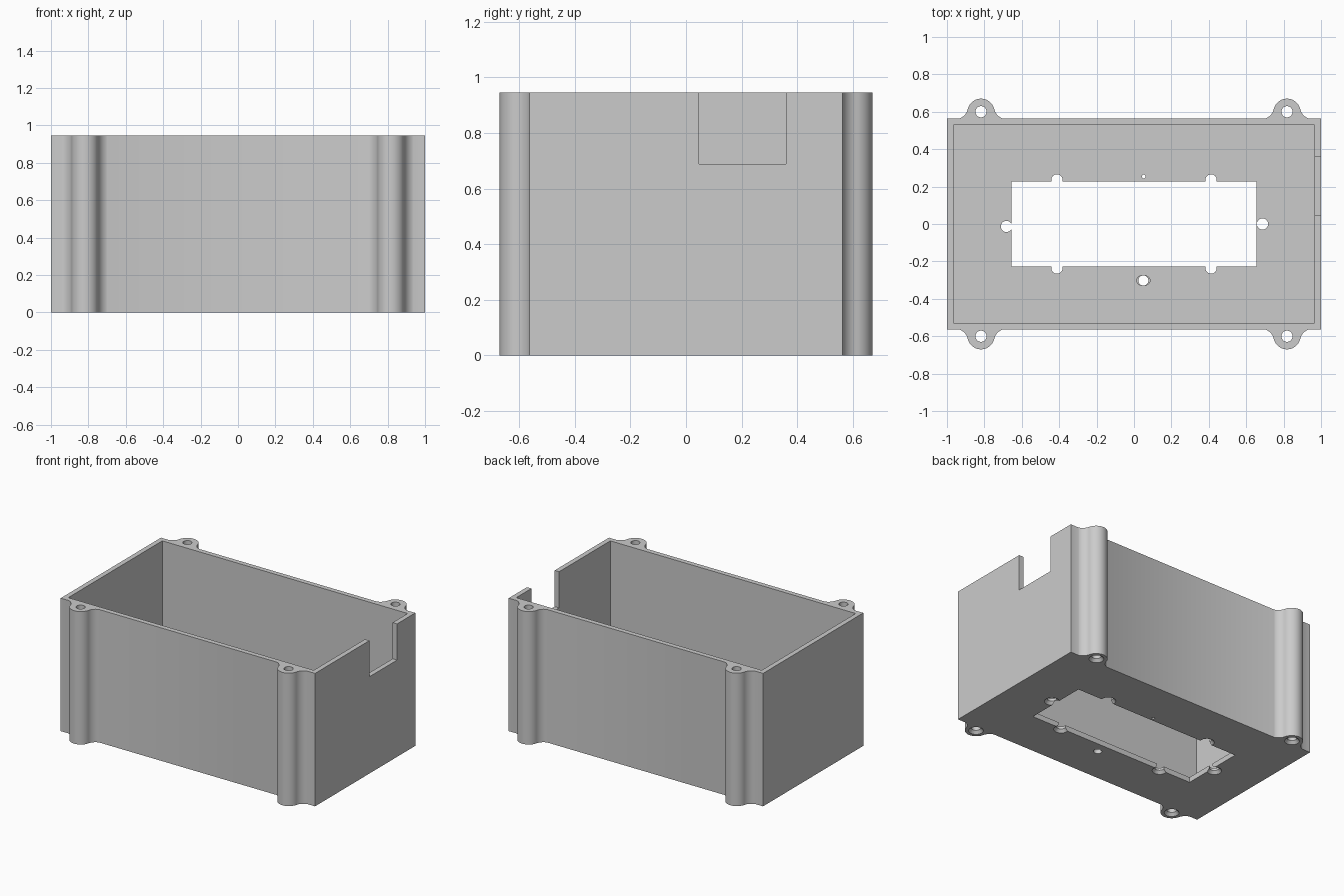
import bpy, bmesh, math
from mathutils import Matrix

if "Cube" in bpy.data.objects:
    bpy.data.objects.remove(bpy.data.objects["Cube"], do_unlink=True)

HX, HY, HEIGHT = 1.0, 0.563, 0.945
WALL, FLOOR = 0.035, 0.037
EAR_X, EAR_Y, EAR_R = 0.818, 0.597, 0.073
FILLET_R, FILLET_Y = 0.07, HY + 0.067

grey = bpy.data.materials.new("plain grey")
grey.use_nodes = True
grey.diffuse_color = (0.6, 0.6, 0.6, 1)
grey.node_tree.nodes["Principled BSDF"].inputs["Base Color"].default_value = (0.6, 0.6, 0.6, 1)


def make_object(name, bm):
    bmesh.ops.recalc_face_normals(bm, faces=bm.faces)
    mesh = bpy.data.meshes.new(name)
    bm.to_mesh(mesh)
    bm.free()
    mesh.materials.append(grey)
    obj = bpy.data.objects.new(name, mesh)
    bpy.context.scene.collection.objects.link(obj)
    return obj


def arc(cx, cy, r, start, end, steps):
    angles = [start + (end - start) * i / steps for i in range(steps + 1)]
    return [(cx + r * math.cos(a), cy + r * math.sin(a)) for a in angles]


def ear_half():
    """Right half of one ear outline, from wall to tip, around x = 0."""
    reach = EAR_R + FILLET_R
    rise = FILLET_Y - EAR_Y
    dx = math.sqrt(reach ** 2 - rise ** 2)
    meet = math.atan2(rise, dx)
    foot = -math.pi + math.acos(math.sqrt(FILLET_R ** 2 - (FILLET_Y - HY) ** 2) / FILLET_R)
    concave = arc(dx, FILLET_Y, FILLET_R, foot, meet - math.pi, 12)
    return concave + arc(0, EAR_Y, EAR_R, meet, math.pi / 2, 14)[1:]


def box_cutter(x0, x1, y0, y1, z0, z1):
    bm = bmesh.new()
    size = Matrix.Diagonal((x1 - x0, y1 - y0, z1 - z0, 1))
    place = Matrix.Translation(((x0 + x1) / 2, (y0 + y1) / 2, (z0 + z1) / 2))
    bmesh.ops.create_cube(bm, size=1, matrix=place @ size)
    return make_object("cutter", bm)


def round_cutter(x, y, r0, r1, z0, z1, stretch=1):
    bm = bmesh.new()
    place = Matrix.Translation((x, y, (z0 + z1) / 2)) @ Matrix.Diagonal((stretch, 1, 1, 1))
    bmesh.ops.create_cone(bm, cap_ends=True, segments=32, radius1=r0, radius2=r1,
                          depth=z1 - z0, matrix=place)
    return make_object("cutter", bm)


def cut(obj, cutter):
    mod = obj.modifiers.new("cut", "BOOLEAN")
    mod.operation, mod.solver, mod.object = "DIFFERENCE", "EXACT", cutter
    bpy.context.view_layer.objects.active = obj
    bpy.ops.object.modifier_apply(modifier=mod.name)
    bpy.data.objects.remove(cutter, do_unlink=True)


# Enclosure outline with four screw ears, extruded upwards
half = ear_half()
ear = half + [(-x, y) for x, y in reversed(half[:-1])]
back = [(HX, HY)] + [(x + EAR_X, y) for x, y in ear] + [(x - EAR_X, y) for x, y in ear] + [(-HX, HY)]
outline = back + [(-x, -y) for x, y in back]
bm = bmesh.new()
base = bm.faces.new([bm.verts.new((x, y, 0)) for x, y in outline])
top = bmesh.ops.extrude_face_region(bm, geom=[base])
bmesh.ops.translate(bm, vec=(0, 0, HEIGHT),
                    verts=[g for g in top["geom"] if isinstance(g, bmesh.types.BMVert)])
case = make_object("enclosure", bm)

# Cavity, cable notch in the left wall and display window
cut(case, box_cutter(-HX + WALL, HX - WALL, -HY + WALL, HY - WALL, FLOOR, 2))
cut(case, box_cutter(0.9, 1.1, 0.047, 0.359, 0.688, 2))
cut(case, box_cutter(-0.655, 0.655, -0.227, 0.227, -0.1, 0.1))

# Screw holes, countersunk from below: ears, window corners, window ends
ears = [(sx * EAR_X, sy * 0.6) for sx in (-1, 1) for sy in (-1, 1)]
window = [(sx * 0.412, sy * 0.236) for sx in (-1, 1) for sy in (-1, 1)]
ends = [(-0.682, -0.013), (0.687, 0)]
for x, y in ears + window + ends:
    cut(case, round_cutter(x, y, 0.03, 0.03, -0.1, 2 if abs(y) > 0.5 else 0.1))
    cut(case, round_cutter(x, y, 0.052, 0.03, -0.005, 0.02))

# Button hole with an oval recess, and a pin hole
cut(case, round_cutter(0.05, -0.302, 0.027, 0.027, -0.1, 0.1))
cut(case, round_cutter(0.05, -0.302, 0.027, 0.027, 0.018, 0.1, stretch=1.35))
cut(case, round_cutter(0.052, 0.254, 0.01, 0.01, -0.1, 0.1))

bpy.ops.object.select_all(action="DESELECT")
case.select_set(True)
bpy.context.view_layer.objects.active = case
bpy.ops.object.shade_smooth_by_angle(angle=math.radians(25))
